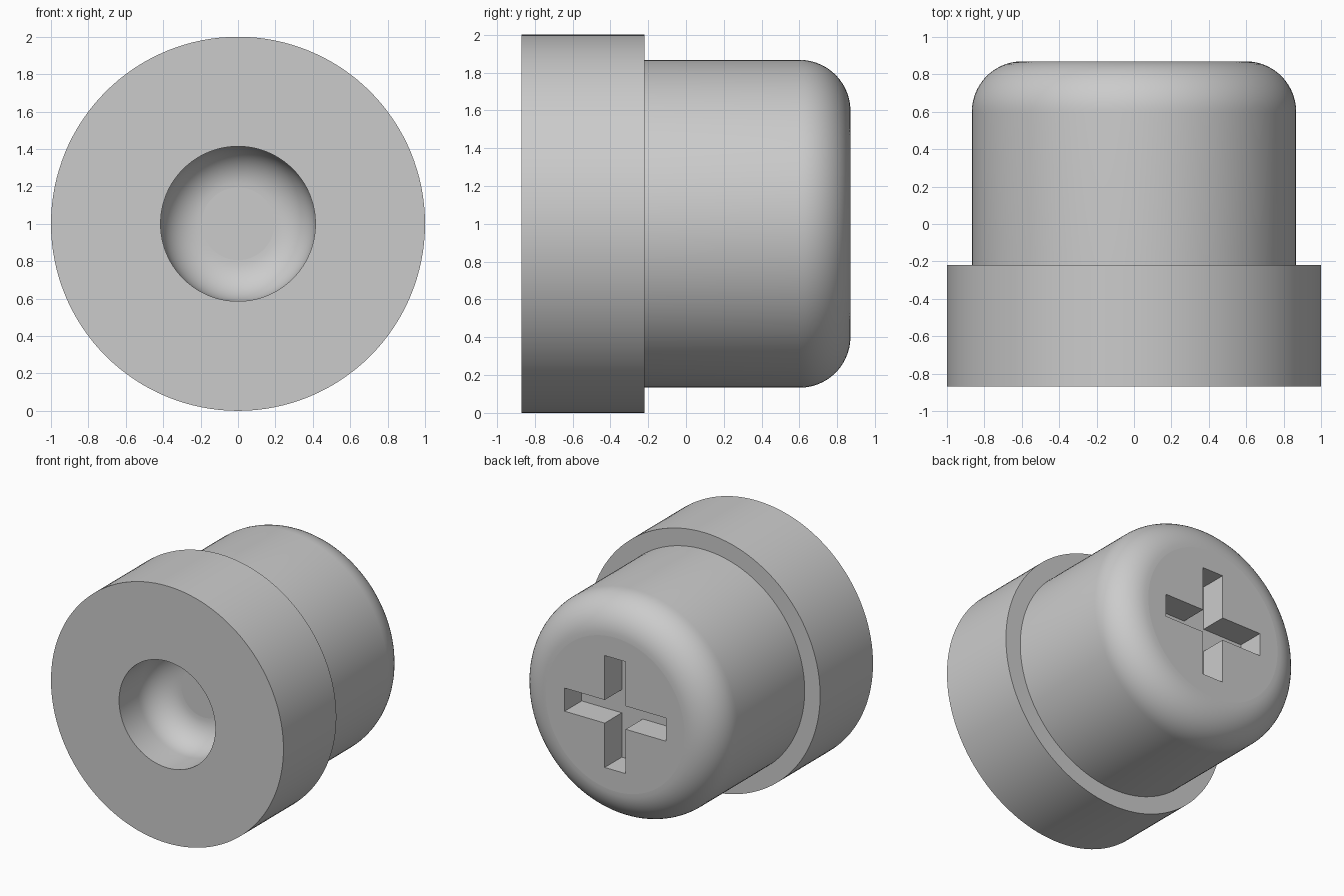
import bpy, bmesh, math
from mathutils import Vector, Matrix

if "Cube" in bpy.data.objects:
    bpy.data.objects.remove(bpy.data.objects["Cube"], do_unlink=True)

grey = bpy.data.materials.new("plain grey")
grey.use_nodes = True
grey.diffuse_color = (0.6, 0.6, 0.6, 1)
grey.node_tree.nodes["Principled BSDF"].inputs["Base Color"].default_value = (0.6, 0.6, 0.6, 1)

AXIS = Vector((0, 0, 1))
BACK = 0.87


def add_object(name, bm):
    bmesh.ops.recalc_face_normals(bm, faces=bm.faces)
    mesh = bpy.data.meshes.new(name)
    bm.to_mesh(mesh)
    bm.free()
    obj = bpy.data.objects.new(name, mesh)
    bpy.context.collection.objects.link(obj)
    mesh.materials.append(grey)
    return obj


def fillet(r, y, radius, start, end, steps=14):
    """Arc points (radius from axis, y) around the centre (r, y)."""
    angles = [math.radians(start + (end - start) * i / steps) for i in range(steps + 1)]
    return [(r + radius * math.cos(a), y + radius * math.sin(a)) for a in angles]


# Lathe profile: front recess, flange, body, rounded back edge
round_in, round_out = 0.22, 0.27
profile = fillet(0.414 - round_in, -0.42 - round_in, round_in, 90, 0)
profile += [(0.414, -BACK), (1, -BACK), (1, -0.22), (0.867, -0.22)]
profile += fillet(0.867 - round_out, BACK - round_out, round_out, 0, 90)

bm = bmesh.new()
verts = [bm.verts.new((r, y, 1)) for r, y in profile]
edges = [bm.edges.new(pair) for pair in zip(verts, verts[1:])]
bmesh.ops.spin(bm, geom=verts + edges, cent=AXIS, axis=(0, 1, 0),
               angle=math.tau, steps=128, use_merge=True)
bmesh.ops.remove_doubles(bm, verts=bm.verts, dist=0.0001)
bmesh.ops.holes_fill(bm, edges=[e for e in bm.edges if e.is_boundary], sides=0)
body = add_object("flanged_cap", bm)

# Cross-shaped slot cutter for the back face
arm, half, depth = 0.435, 0.09, 0.21
quarter = [Vector((half, 0, half)), Vector((arm, 0, half)), Vector((arm, 0, -half))]
bm = bmesh.new()
outline = []
for i in range(4):
    turn = Matrix.Rotation(i * math.pi / 2, 3, 'Y')
    outline += [bm.verts.new(turn @ p + AXIS + Vector((0, BACK - depth, 0))) for p in quarter]
face = bm.faces.new(outline)
grown = bmesh.ops.extrude_face_region(bm, geom=[face])["geom"]
bmesh.ops.translate(bm, vec=(0, depth + 0.1, 0),
                    verts=[g for g in grown if isinstance(g, bmesh.types.BMVert)])
cutter = add_object("cross_slot_cutter", bm)
cutter.hide_render = True

cut = body.modifiers.new("cross_slot", 'BOOLEAN')
cut.operation = 'DIFFERENCE'
cut.solver = 'EXACT'
cut.object = cutter

bpy.ops.object.select_all(action='DESELECT')
bpy.context.view_layer.objects.active = body
body.select_set(True)
bpy.ops.object.modifier_apply(modifier=cut.name)
bpy.data.objects.remove(cutter, do_unlink=True)

# Smooth the turned surfaces, keep the flat ends flat
bpy.ops.object.shade_smooth_by_angle(angle=math.radians(30))
for poly in body.data.polygons:
    if abs(poly.normal.y) > 0.9995:
        poly.use_smooth = False
